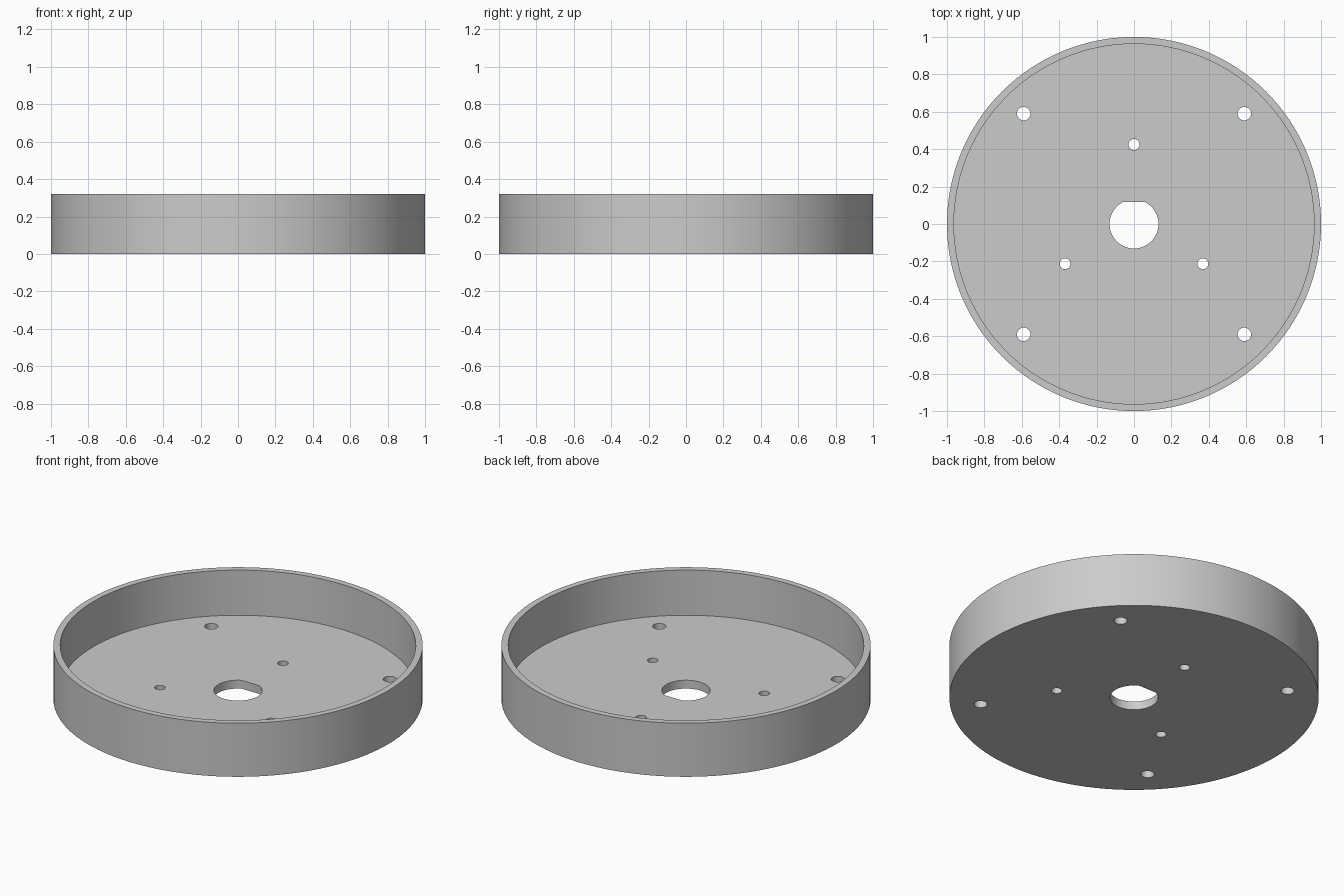
import bpy, bmesh, math
from math import cos, sin, pi

if "Cube" in bpy.data.objects:
    bpy.data.objects.remove(bpy.data.objects["Cube"], do_unlink=True)

HEIGHT, FLOOR = 0.32, 0.05
OUTER, INNER = 1.0, 0.963
SEGMENTS = 128


def arc(radius, count, center=(0, 0), start=0.0, sweep=2 * pi):
    """Points on an arc; a full circle leaves out the repeated end point."""
    steps = count if sweep >= 2 * pi else count - 1
    return [(center[0] + radius * cos(start + sweep * i / steps),
             center[1] + radius * sin(start + sweep * i / steps)) for i in range(count)]


def add_prism(bm, outline, low, high):
    """Extrude a closed outline from low to high."""
    base = bm.faces.new([bm.verts.new((x, y, low)) for x, y in outline])
    top = bmesh.ops.extrude_face_region(bm, geom=[base])["geom"]
    verts = [v for v in top if isinstance(v, bmesh.types.BMVert)]
    bmesh.ops.translate(bm, verts=verts, vec=(0, 0, high - low))


def make_object(name, bm):
    bmesh.ops.recalc_face_normals(bm, faces=bm.faces)
    mesh = bpy.data.meshes.new(name)
    bm.to_mesh(mesh)
    bm.free()
    obj = bpy.data.objects.new(name, mesh)
    bpy.context.collection.objects.link(obj)
    return obj


# Round tray: floor, wall and rim from stacked rings
bm = bmesh.new()
rings = [[bm.verts.new((x, y, z)) for x, y in arc(r, SEGMENTS)]
         for r, z in ((OUTER, 0), (OUTER, HEIGHT), (INNER, HEIGHT), (INNER, FLOOR))]
for a, b in zip(rings, rings[1:]):
    for i in range(SEGMENTS):
        j = (i + 1) % SEGMENTS
        bm.faces.new((a[i], a[j], b[j], b[i]))
bm.faces.new(rings[0])
bm.faces.new(rings[-1])
tray = make_object("round_tray", bm)

# Cutters: D-shaped shaft hole, three inner and four outer screw holes
bm = bmesh.new()
flat = math.asin(0.117 / 0.131)
holes = [arc(0.131, 49, start=pi - flat, sweep=pi + 2 * flat)]
for k in range(3):
    angle = pi / 2 + k * 2 * pi / 3
    holes.append(arc(0.029, 32, (0.425 * cos(angle), 0.425 * sin(angle))))
for x in (-0.59, 0.59):
    for y in (-0.59, 0.59):
        holes.append(arc(0.036, 32, (x, y)))
for outline in holes:
    add_prism(bm, outline, -0.1, 0.15)
cutter = make_object("hole_cutter", bm)
cutter.hide_render = True

# Cut the holes and drop the helper
bpy.context.view_layer.objects.active = tray
tray.select_set(True)
cut = tray.modifiers.new("holes", 'BOOLEAN')
cut.operation = 'DIFFERENCE'
cut.solver = 'EXACT'
cut.object = cutter
bpy.ops.object.modifier_apply(modifier=cut.name)
bpy.data.objects.remove(cutter, do_unlink=True)

# Plain grey finish
grey = bpy.data.materials.new("light_grey")
grey.use_nodes = True
colour = (0.6, 0.6, 0.6, 1)
grey.diffuse_color = colour
grey.node_tree.nodes["Principled BSDF"].inputs["Base Color"].default_value = colour
tray.data.materials.clear()
tray.data.materials.append(grey)
bpy.ops.object.shade_smooth_by_angle(angle=math.radians(30))
